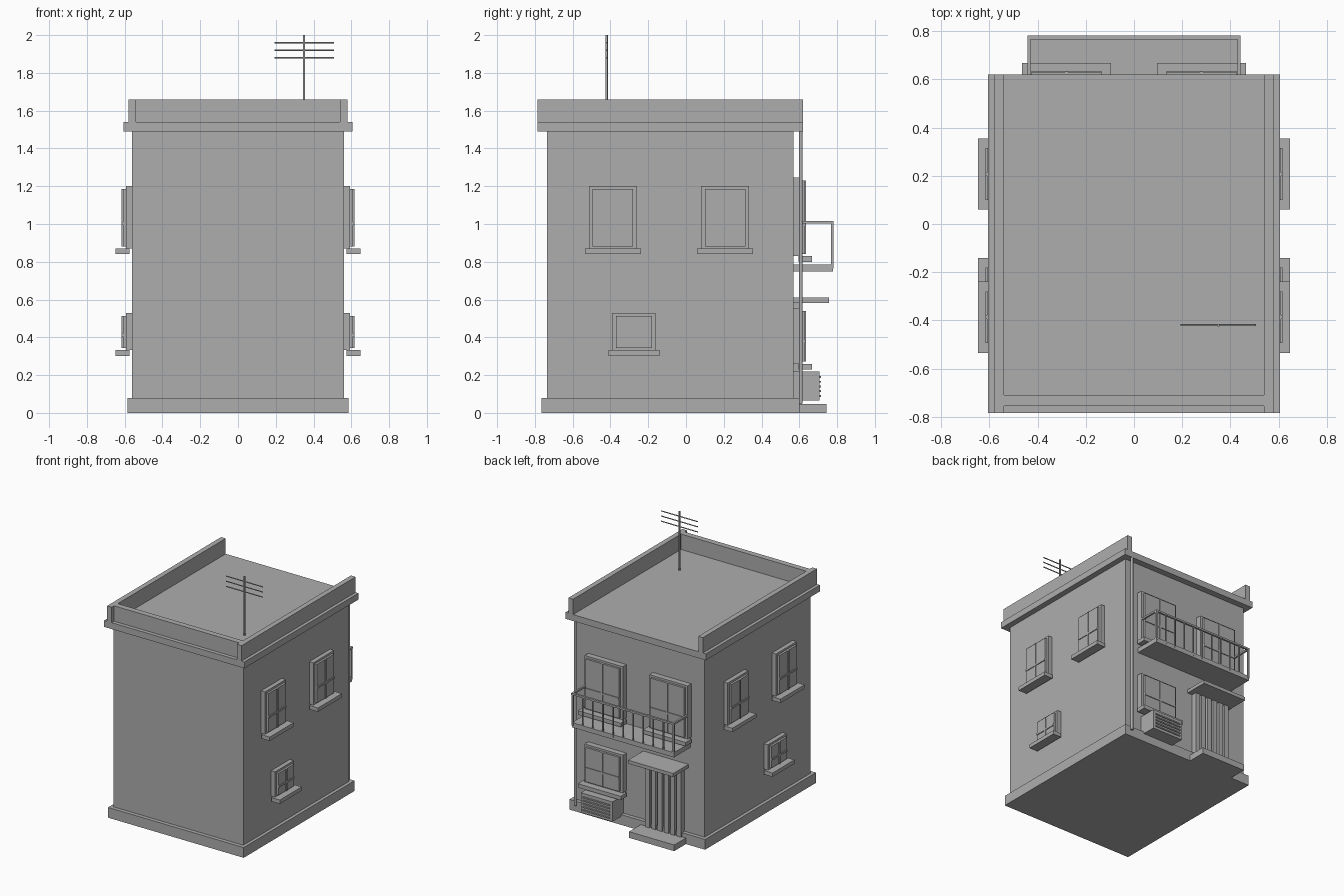
import bpy, bmesh, math
from mathutils import Matrix, Vector

if "Cube" in bpy.data.objects:
    bpy.data.objects.remove(bpy.data.objects["Cube"])

grey = bpy.data.materials.new("plaster_grey")
grey.diffuse_color = (0.42, 0.42, 0.42, 1)
grey.use_nodes = True
grey.node_tree.nodes["Principled BSDF"].inputs["Base Color"].default_value = grey.diffuse_color


def finish(name, bm, smooth=False):
    mesh = bpy.data.meshes.new(name)
    for f in bm.faces:
        f.smooth = smooth and len(f.verts) == 4
    bm.to_mesh(mesh)
    bm.free()
    mesh.materials.append(grey)
    ob = bpy.data.objects.new(name, mesh)
    bpy.context.collection.objects.link(ob)
    return ob


def add_box(bm, x, y, z):
    """Add a box given (min, max) on each axis."""
    lo, hi = Vector((x[0], y[0], z[0])), Vector((x[1], y[1], z[1]))
    m = Matrix.Translation((lo + hi) / 2) @ Matrix.Diagonal((*(hi - lo), 1))
    bmesh.ops.create_cube(bm, size=1, matrix=m)


def boxes(name, *parts):
    bm = bmesh.new()
    for p in parts:
        add_box(bm, *p)
    return finish(name, bm)


def rod(name, a, b, r, sides=10):
    a, b = Vector(a), Vector(b)
    bm = bmesh.new()
    rot = (b - a).to_track_quat('Z', 'Y').to_matrix().to_4x4()
    bmesh.ops.create_cone(bm, cap_ends=True, segments=sides, radius1=r, radius2=r,
                          depth=(b - a).length, matrix=Matrix.Translation((a + b) / 2) @ rot)
    return finish(name, bm, True)


def window(name, centre, width, z0, z1, wall, turn):
    """Trim, sash, glazing bars and sill, made facing +y then turned about z."""
    h, s = width / 2, width / 2 - 0.02
    sz0, sz1 = z0 + 0.012, z1 - 0.016
    bar = sz0 + (sz1 - sz0) * 0.4
    ob = boxes(name,
               ((-h, h), (-0.01, 0.034), (z0, z1)),                     # trim
               ((-s, s), (0.03, 0.05), (sz0, sz1)),                     # sash
               ((-0.007, 0.007), (0.04, 0.056), (sz0, sz1)),            # mullion
               ((-s, s), (0.04, 0.056), (bar - 0.007, bar + 0.007)),    # crossbar
               ((-h - 0.02, h + 0.02), (0.015, 0.088), (z0 - 0.03, z0)))  # sill
    place = {0: (centre, wall, 0), -90: (wall, centre, 0), 90: (-wall, centre, 0)}[turn]
    ob.data.transform(Matrix.Translation(place) @ Matrix.Rotation(math.radians(turn), 4, 'Z'))


# Main walls, plinth and roof slab
boxes("walls", ((-0.56, 0.56), (-0.735, 0.57), (0.05, 1.5)))
boxes("plinth", ((-0.585, 0.585), (-0.765, 0.60), (0, 0.08)))
boxes("roof_slab", ((-0.605, 0.605), (-0.785, 0.62), (1.49, 1.54)))

# Parapet on three sides, open over the entrance
boxes("parapet",
      ((-0.58, -0.54), (-0.785, 0.62), (1.54, 1.66)),
      ((0.54, 0.58), (-0.785, 0.62), (1.54, 1.66)),
      ((-0.54, 0.54), (-0.755, -0.71), (1.54, 1.66)))

# Roof aerial
rod("aerial_mast", (0.35, -0.42, 1.53), (0.35, -0.42, 2.0), 0.006)
for z in (1.88, 1.92, 1.96):
    rod("aerial_bar", (0.193, -0.42, z), (0.507, -0.42, z), 0.004, 8)

# Windows on both side walls
for turn in (-90, 90):
    for y in (-0.387, 0.207):
        window("side_upper_window", y, 0.255, 0.87, 1.20, 0.56, turn)
    window("side_lower_window", -0.276, 0.23, 0.332, 0.53, 0.56, turn)

# Windows on the entrance wall
for x in (-0.28, 0.28):
    window("balcony_window", x, 0.33, 0.83, 1.245, 0.58, 0)
window("ground_window", 0.28, 0.33, 0.26, 0.555, 0.58, 0)

# Balcony slab with railing
boxes("balcony_slab", ((-0.44, 0.44), (0.56, 0.777), (0.748, 0.785)))
rails = [((-0.44, 0.44), (0.766, 0.782), (1.003, 1.017))]
for x in (-0.436, 0.436):
    rails.append(((x - 0.007, x + 0.007), (0.565, 0.782), (1.003, 1.017)))
for i in range(11):
    x = -0.435 + i * 0.087
    w = 0.007 if i in (0, 10) else 0.004
    rails.append(((x - w, x + w), (0.774 - w, 0.774 + w), (0.765, 1.01)))
boxes("balcony_railing", *rails)

# Entrance: ribbed door, canopy and step
boxes("door_panel", ((-0.385, -0.075), (0.56, 0.592), (0.04, 0.585)))
ribs = []
for i in range(6):
    x = -0.385 + i * 0.0545
    ribs.append(((x, x + 0.0375), (0.585, 0.612), (0.04, 0.585)))
boxes("door_ribs", *ribs)
boxes("door_canopy", ((-0.42, -0.03), (0.56, 0.757), (0.583, 0.61)))
boxes("door_step", ((-0.42, -0.03), (0.56, 0.745), (0, 0.048)))

# Outdoor cooling unit with louvres
boxes("cooling_unit", ((0.14, 0.41), (0.565, 0.708), (0.065, 0.22)))
boxes("cooling_louvres",
      *[((0.16, 0.39), (0.70, 0.716), (z, z + 0.01)) for z in (0.085, 0.11, 0.135, 0.16, 0.185)])

# Drainpipe
rod("drainpipe", (0.53, 0.608, 0.05), (0.53, 0.608, 1.495), 0.01, 12)
